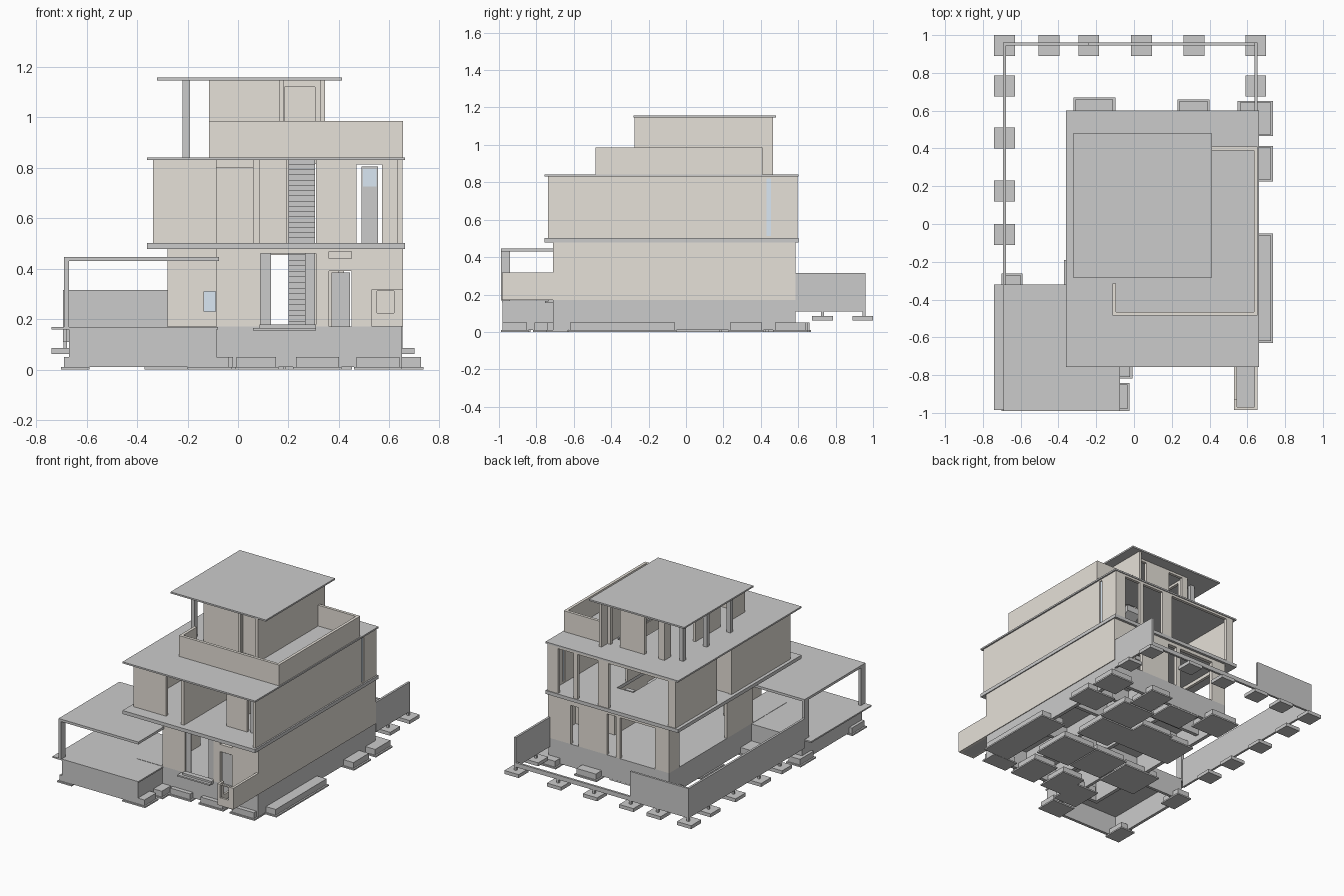
import bpy, bmesh

if "Cube" in bpy.data.objects:
    bpy.data.objects.remove(bpy.data.objects["Cube"])

def mat(name, c):
    m = bpy.data.materials.new(name)
    m.diffuse_color = c
    m.use_nodes = True
    m.node_tree.nodes["Principled BSDF"].inputs["Base Color"].default_value = m.diffuse_color
    return m

PLASTER = mat("plaster", (0.79, 0.75, 0.69, 1))
GLASS = mat("glass", (0.70, 0.80, 0.90, 0.15))

def finish(name, bm, m):
    bmesh.ops.recalc_face_normals(bm, faces=bm.faces)
    me = bpy.data.meshes.new(name)
    bm.to_mesh(me)
    bm.free()
    ob = bpy.data.objects.new(name, me)
    bpy.context.collection.objects.link(ob)
    if m:
        me.materials.append(m)
    return ob

def panel(name, axis, a, b, u0, u1, v0, v1, holes=(), m=None):
    """Slab from a to b along axis, with rectangular holes (u0,u1,v0,v1)."""
    bm = bmesh.new()
    us = sorted({u0, u1, *[k for h in holes for k in h[:2]]})
    vs = sorted({v0, v1, *[k for h in holes for k in h[2:]]})
    put = {'x': lambda u, v: (a, u, v), 'y': lambda u, v: (u, a, v), 'z': lambda u, v: (u, v, a)}[axis]
    grid = {(i, j): bm.verts.new(put(u, v)) for i, u in enumerate(us) for j, v in enumerate(vs)}
    for i in range(len(us) - 1):
        for j in range(len(vs) - 1):
            cu, cv = (us[i] + us[i + 1]) / 2, (vs[j] + vs[j + 1]) / 2
            if not any(h[0] < cu < h[1] and h[2] < cv < h[3] for h in holes):
                bm.faces.new([grid[i, j], grid[i + 1, j], grid[i + 1, j + 1], grid[i, j + 1]])
    bmesh.ops.delete(bm, geom=[v for v in bm.verts if not v.link_faces], context='VERTS')
    ext = bmesh.ops.extrude_face_region(bm, geom=bm.faces[:])
    k = 'xyz'.index(axis)
    for v in ext['geom']:
        if isinstance(v, bmesh.types.BMVert):
            v.co[k] += b - a
    return finish(name, bm, m)

def box(name, x0, x1, y0, y1, z0, z1, m=None):
    return panel(name, 'z', z0, z1, x0, x1, y0, y1, (), m)

def stair(name, x0, x1, y0, y1, z0, z1, n):
    r, t = (z1 - z0) / n, (y1 - y0) / n
    pts = [(y0, z0)]
    for i in range(n):
        pts += [(y0 + i * t, z0 + (i + 1) * r), (y0 + (i + 1) * t, z0 + (i + 1) * r)]
    pts += [(y1, z1 - 2 * r), (y0 + t, z0)]
    bm = bmesh.new()
    f = bm.faces.new([bm.verts.new((x0, y, z)) for y, z in pts])
    ext = bmesh.ops.extrude_face_region(bm, geom=[f])
    bmesh.ops.translate(bm, vec=(x1 - x0, 0, 0), verts=[v for v in ext['geom'] if isinstance(v, bmesh.types.BMVert)])
    finish(name, bm, None)

# Foundation pads on thin blinding layers
pads = [(.56, .725, .475, .642), (.52, .725, .235, .405), (.55, .725, -.62, -.06), (-.31, -.11, .47, .66),
        (.24, .39, .45, .65), (-.04, .17, .40, .575), (-.69, -.60, -.98, -.84), (-.69, -.60, -.42, -.27),
        (-.19, -.035, -.98, -.85), (-.18, -.02, -.81, -.60), (-.005, .15, -.74, -.53), (.23, .40, -.74, -.52),
        (.47, .64, -.74, -.64), (-.36, -.10, -.44, -.20), (-.28, -.10, .0, .24), (-.06, .17, -.42, -.17),
        (.20, .44, -.43, -.17), (.17, .40, -.07, .17), (-.08, .15, .0, .27), (.20, .43, .20, .42)]
for x0, x1, y0, y1 in pads:
    box("foundation_pad", x0, x1, y0, y1, .01, .05)
    box("pad_blinding", x0 - .011, x1 + .011, y0 - .009, y1 + .009, 0, .01)

# Plinth walls down to the pads, and ground slabs
panel("house_plinth", 'z', .011, .165, -.28, .65, -.71, .585, [(-.255, .625, -.685, .56)])
panel("carport_plinth", 'z', .011, .158, -.67, -.085, -.98, -.32, [(-.65, -.105, -.96, -.34)])
for x in (.06, .31):
    box("plinth_cross_beam", x, x + .025, -.685, .56, .05, .155)
for y in (-.3, .1, .32):
    box("plinth_long_beam", -.255, .625, y, y + .025, .05, .154)
box("house_floor", -.28, .65, -.71, .585, .155, .17)
panel("carport_floor", 'z', .158, .168, -.74, -.08, -.985, -.32, [(-.28, -.08, -.71, -.32)])
box("entry_step_low", .06, .31, -.755, -.70, .155, .165)
box("entry_step_high", .085, .31, -.735, -.70, .165, .178)

# Carport roof and posts
box("carport_roof", -.69, -.075, -.99, -.32, .43, .447)
for y in (-.99, -.37):
    box("carport_post", -.69, -.67, y, y + .05, .168, .43)

# Ground floor walls
Z0, Z1 = .17, .478
panel("ground_right_wall", 'x', .63, .655, -.71, .585, Z0, Z1, (), PLASTER)
panel("ground_front_wall", 'y', -.71, -.69, -.085, .63, Z0, Z1,
      [(.09, .31, Z0, .46), (.36, .45, Z0, .39), (.36, .45, .44, .468)], PLASTER)
panel("ground_porch_side_wall", 'x', -.085, -.065, -.69, -.32, Z0, Z1, [(-.6, -.48, .23, .40)], PLASTER)
panel("ground_porch_back_wall", 'y', -.34, -.32, -.28, -.085, Z0, Z1, [(-.135, -.09, .23, .31)], PLASTER)
panel("ground_left_wall", 'x', -.28, -.26, -.32, .585, Z0, Z1, [(-.05, .47, Z0, .455)], PLASTER)
panel("ground_back_wall", 'y', .56, .585, -.26, .63, Z0, Z1,
      [(-.17, .10, Z0, .455), (.13, .2, Z0, .455), (.42, .48, Z0, .44)], PLASTER)
panel("ground_inner_wall", 'x', .33, .345, -.69, .3, Z0, Z1, [(-.2, -.05, Z0, .40)], PLASTER)
panel("ground_room_wall", 'y', .3, .315, .33, .63, Z0, Z1, [(.4, .5, Z0, .40)], PLASTER)
for x in (.09, .265):
    box("entry_door_leaf", x, x + .04, -.703, -.697, Z0, .46)
box("service_door", .37, .445, -.702, -.694, Z0, .385)
box("porch_window_glass", -.135, -.09, -.333, -.327, .23, .31, GLASS)

# Cantilevered service box beside the entrance
panel("service_box_front", 'y', -.985, -.97, .53, .655, Z0, .318, [(.552, .618, .225, .312)], PLASTER)
box("service_box_right", .637, .655, -.97, -.71, Z0, .318, PLASTER)
panel("service_box_left", 'x', .53, .545, -.97, -.71, Z0, .318, [(-.93, -.71, .225, .318)], PLASTER)
box("service_box_floor", .545, .637, -.97, -.71, Z0, .185)

# Floor slab and roof slab with stair openings
hole = [(.19, .315, -.12, .31)]
panel("first_floor_slab", 'z', .478, .502, -.36, .662, -.757, .602, hole)
panel("first_roof_slab", 'z', .83, .841, -.36, .662, -.757, .602, hole)
stair("ground_stair", .2, .265, -.16, .3, .17, .5, 15)
stair("first_stair", .2, .305, -.16, .3, .502, .835, 16)

# First floor walls
Z0, Z1 = .502, .83
panel("first_right_wall", 'x', .63, .652, -.737, .596, Z0, Z1, [(.43, .455, Z0 + .01, .82)], PLASTER)
box("right_slot_glass", .638, .644, .43, .455, Z0 + .01, .82, GLASS)
panel("first_left_wall", 'x', -.337, -.315, -.67, .596, Z0, Z1, [(-.02, .14, Z0, .815)], PLASTER)
box("first_front_left_wall", -.315, -.085, -.67, -.648, Z0, Z1, PLASTER)
panel("first_front_right_wall", 'y', -.57, -.55, .31, .63, Z0, Z1, [(.47, .57, Z0, .812)], PLASTER)
panel("balcony_door", 'y', -.564, -.556, .49, .555, Z0, .805, [(.495, .55, .725, .795)])
box("balcony_door_glass", .495, .55, -.562, -.558, .725, .795, GLASS)
box("balcony_divider", .06, .085, -.715, -.25, Z0, Z1, PLASTER)
box("front_window_head", -.085, .06, -.62, -.6, .80, Z1, PLASTER)
box("stair_side_wall", .31, .325, -.55, .2, Z0, Z1, PLASTER)
box("first_room_wall", -.315, .195, -.04, -.025, Z0, Z1, PLASTER)
panel("first_back_wall", 'y', .575, .596, -.315, .63, Z0, Z1,
      [(-.28, .18, Z0, .815), (.26, .42, Z0, .815), (.45, .57, Z0, .815)], PLASTER)

# Roof terrace parapet
Z0, Z1 = .841, .986
box("parapet_front", -.115, .655, -.485, -.465, Z0, Z1, PLASTER)
box("parapet_right", .635, .655, -.465, .41, Z0, Z1, PLASTER)
box("parapet_back", .345, .635, .39, .41, Z0, Z1, PLASTER)
box("parapet_left", -.115, -.095, -.465, -.315, Z0, Z1, PLASTER)

# Penthouse
Z1 = 1.146
box("penthouse_right_wall", .325, .345, -.275, .465, Z0, Z1, PLASTER)
panel("penthouse_front_wall", 'y', -.215, -.195, -.115, .325, Z0, Z1, [(.185, .305, Z0, 1.12)], PLASTER)
box("penthouse_door", .185, .305, -.208, -.2, Z0, 1.12, PLASTER)
box("penthouse_front_post", .165, .18, -.23, -.215, Z0, Z1, PLASTER)
panel("penthouse_left_wall", 'x', -.115, -.095, -.195, .40, Z0, Z1, [(.06, .33, Z0, 1.13)], PLASTER)
panel("penthouse_back_wall", 'y', .38, .40, -.095, .325, Z0, Z1,
      [(-.07, .04, Z0, 1.13), (.23, .3, Z0, 1.13)], PLASTER)
for y in (-.19, .07, .33):
    box("penthouse_column", -.22, -.19, y - .015, y + .015, Z0, Z1)
box("penthouse_roof", -.322, .412, -.282, .48, Z1, 1.157)

# Boundary wall, beams and pad footings
box("left_boundary_wall", -.693, -.678, -.32, .96, .11, .316)
box("back_boundary_wall", -.678, -.24, .945, .96, .11, .316)
box("back_boundary_beam", -.24, .638, .945, .96, .11, .14)
box("right_boundary_wall", .638, .653, .585, .96, .11, .316)
spots = [(x, .945, x, .952) for x in (-.685, -.45, -.24, .04, .317, .645)]
spots += [(-.685, y, -.685, y) for y in (.73, .455, .175, -.055)] + [(.645, .73, .645, .73)]
for x, y, sx, sy in spots:
    box("boundary_footing", x - .055, x + .055, y - .055, y + .055, .062, .086)
    box("boundary_stub", sx - .0075, sx + .0075, sy - .0075, sy + .0075, .086, .112)
